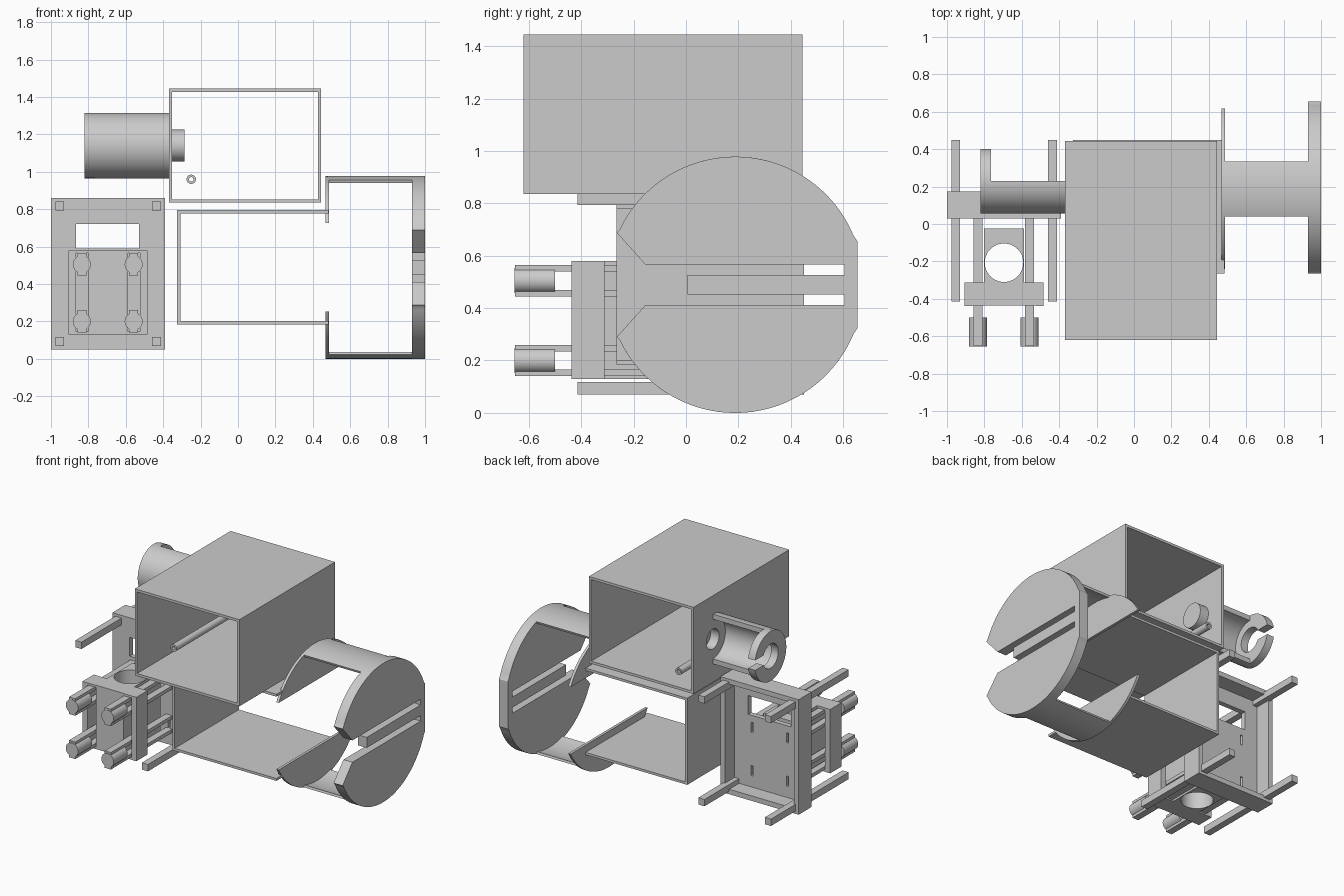
import bpy, bmesh
from math import sin, cos, pi, atan2

if "Cube" in bpy.data.objects:
    bpy.data.objects.remove(bpy.data.objects["Cube"])


def prism(name, pts, axis, a, b, smooth=False):
    """Extrude a closed 2D profile from a to b along an axis."""
    place = {'x': lambda p, t: (t, p[0], p[1]),
             'y': lambda p, t: (p[0], t, p[1]),
             'z': lambda p, t: (p[0], p[1], t)}[axis]
    bm = bmesh.new()
    lo = [bm.verts.new(place(p, a)) for p in pts]
    hi = [bm.verts.new(place(p, b)) for p in pts]
    bm.faces.new(lo)
    bm.faces.new(hi)
    n = len(pts)
    for i in range(n):
        j = (i + 1) % n
        bm.faces.new((lo[i], lo[j], hi[j], hi[i]))
    bmesh.ops.recalc_face_normals(bm, faces=bm.faces)
    me = bpy.data.meshes.new(name)
    bm.to_mesh(me)
    bm.free()
    ob = bpy.data.objects.new(name, me)
    bpy.context.collection.objects.link(ob)
    if smooth:
        shade(ob)
    return ob


def shade(ob):
    with bpy.context.temp_override(object=ob, active_object=ob, selected_objects=[ob],
                                   selected_editable_objects=[ob]):
        bpy.ops.object.shade_smooth_by_angle(angle=0.5)


def box(name, x0, x1, y0, y1, z0, z1):
    return prism(name, [(x0, y0), (x1, y0), (x1, y1), (x0, y1)], 'z', z0, z1)


def arc(cu, cv, r, a0, a1, n=48):
    return [(cu + r * cos(a0 + (a1 - a0) * i / n), cv + r * sin(a0 + (a1 - a0) * i / n))
            for i in range(n + 1)]


def circle(cu, cv, r, n=48):
    return arc(cu, cv, r, 0, 2 * pi, n)[:-1]


def cut(ob, *cutters):
    for c in cutters:
        c.hide_render = True
        m = ob.modifiers.new("cut", 'BOOLEAN')
        m.operation, m.solver, m.object = 'DIFFERENCE', 'EXACT', c
        with bpy.context.temp_override(object=ob, active_object=ob, selected_objects=[ob]):
            bpy.ops.object.modifier_apply(modifier=m.name)
        bpy.data.objects.remove(c)
    return ob


# Upper rectangular sleeve, open front and back, with a hole for the side boss
W = 0.018
HY, HZ = 0.23, 1.14
sleeve = box("upper_sleeve", -0.37, 0.445, -0.62, 0.445, 0.835, 1.445)
cut(sleeve, box("c", -0.37 + W, 0.445 - W, -1, 1, 0.835 + W, 1.445 - W),
    prism("c", circle(HY, HZ, 0.07), 'x', -0.5, -0.3))

# Cupped boss inside the sleeve wall
boss = prism("bearing_cup", circle(HY, HZ, 0.085), 'x', -0.36, -0.285)
shade(cut(boss, prism("c", circle(HY, HZ, 0.07), 'x', -0.5, -0.305)))

# Half-round holder with slotted end ring
prism("holder_shell", arc(HY, HZ, 0.175, pi / 2, 3 * pi / 2)
      + arc(HY, HZ, 0.14, 3 * pi / 2, pi / 2), 'x', -0.80, -0.369, True)
sa, ia = 0.2, 0.42
prism("holder_end_ring", arc(HY, HZ, 0.175, sa, 2 * pi - sa, 64)
      + arc(HY, HZ, 0.085, 2 * pi - ia, ia, 64), 'x', -0.82, -0.765, True)

# Thin tube running along the sleeve
prism_tube = prism("guide_tube", circle(-0.25, 0.96, 0.025, 24), 'y', -0.36, 0.44)
shade(cut(prism_tube, prism("c", circle(-0.25, 0.96, 0.012, 24), 'y', -0.5, 0.5)))

# Lower tray: C-shaped channel
prism("lower_channel", [(0.485, 0.185), (-0.325, 0.185), (-0.325, 0.795), (0.485, 0.795),
                        (0.485, 0.778), (-0.308, 0.778), (-0.308, 0.202), (0.485, 0.202)],
      'y', -0.265, 0.45)

# Round end: inner segments and bridging shells, mirrored top and bottom
CY, CZ, R = 0.188, 0.489, 0.489
seg = atan2(0.236, 0.428)
for tag, s in (("top", 1), ("bottom", -1)):
    def flip(pts):
        return [(y, CZ + s * z) for y, z in pts]
    prism(f"inner_segment_{tag}", flip(arc(CY, 0, R, seg, pi - seg)), 'x', 0.467, 0.486, True)
    prism(f"bridge_shell_{tag}", flip(arc(CY, 0, R, pi / 2 - 0.306, pi / 2 + 0.306, 20)
                                      + arc(CY, 0, R - 0.016, pi / 2 + 0.306, pi / 2 - 0.306, 20)),
          'x', 0.48, 0.935, True)

# Outer disc with flat edges, V-notched slot and a central tongue
up = arc(CY, 0, R, atan2(0.17, 0.459), pi - atan2(0.193, 0.449), 64)
up = [(0.655, 0.165)] + up[1:-1] + [(-0.265, 0.2), (-0.155, 0.077), (0.605, 0.077)]
tongue = [(0.605, 0.037), (0.005, 0.037)]
top = up + tongue
prism("outer_disc", [(y, CZ + z) for y, z in top] + [(y, CZ - z) for y, z in reversed(top)],
      'x', 0.93, 1.0, True)

# Side frame: shallow tray with window and slots
frame = box("side_frame", -1.0, -0.39, 0.03, 0.175, 0.05, 0.86)
CX = -0.695
LX, LZ = (-0.835, -0.558), (0.505, 0.2)
cut(frame, box("c", -0.965, -0.425, 0.065, 0.5, 0.085, 0.825),
    box("c", -0.865, -0.53, -0.1, 0.2, 0.59, 0.722),
    *[box("c", x - 0.008, x + 0.008, -0.1, 0.2, z - 0.035, z + 0.035) for x in LX for z in LZ])

# Four corner posts
for x in (-0.977, -0.459):
    for z in (0.07, 0.793):
        box("corner_post", x, x + 0.048, -0.415, 0.45, z, z + 0.048)

# Clamp block with vertical bore, and slotted wing plate
block = box("clamp_block", -0.803, -0.587, -0.435, -0.025, 0.13, 0.58)
shade(cut(block, prism("c", circle(CX, -0.207, 0.103), 'z', 0, 1)))
for x0 in (-0.905, -0.525):
    box("wing_bar", x0, x0 + 0.04, -0.438, -0.312, 0.13, 0.58)
for x0 in (-0.87, -0.59):
    for z0 in (0.13, 0.565):
        box("wing_link", x0, x0 + 0.07, -0.437, -0.313, z0, z0 + 0.015)

# Four snap clips: paired arms with a round head
for x in LX:
    for z in LZ:
        for z0 in (z + 0.035, z - 0.06):
            box("clip_arm", x - 0.024, x + 0.024, -0.652, 0.035, z0, z0 + 0.025)
        head = prism("clip_head", circle(x, z, 0.048, 32), 'y', -0.655, -0.5)
        shade(head)
